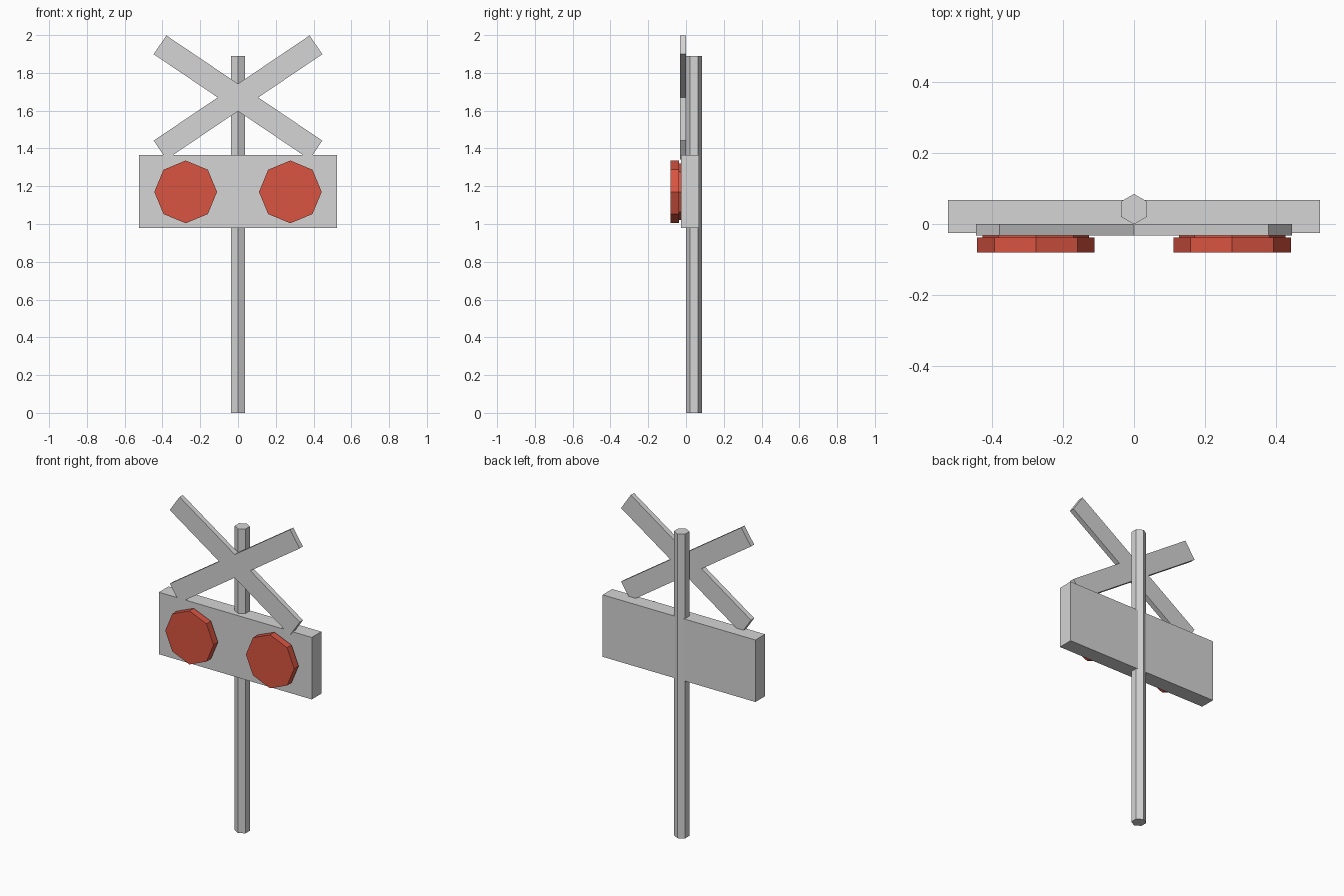
import bpy, bmesh, math
from mathutils import Vector

if "Cube" in bpy.data.objects:
    bpy.data.objects.remove(bpy.data.objects["Cube"])


def material(name, rgb):
    m = bpy.data.materials.new(name)
    m.diffuse_color = (*rgb, 1)
    m.use_nodes = True
    m.node_tree.nodes["Principled BSDF"].inputs["Base Color"].default_value = m.diffuse_color
    return m


GREY = material("light grey", (0.66, 0.66, 0.66))
RED = material("signal red", (0.69, 0.09, 0.053))


def loft(name, rings, mat):
    """Closed solid through matching rings of points."""
    bm = bmesh.new()
    loops = [[bm.verts.new(p) for p in ring] for ring in rings]
    n = len(loops[0])
    for a, b in zip(loops, loops[1:]):
        for i in range(n):
            j = (i + 1) % n
            bm.faces.new((a[i], a[j], b[j], b[i]))
    bm.faces.new(loops[0])
    bm.faces.new(loops[-1])
    bmesh.ops.recalc_face_normals(bm, faces=bm.faces)
    me = bpy.data.meshes.new(name)
    bm.to_mesh(me)
    bm.free()
    me.materials.append(mat)
    ob = bpy.data.objects.new(name, me)
    bpy.context.collection.objects.link(ob)
    return ob


def circle(n, r, start=0.0):
    return [(r * math.cos(start + i * math.tau / n),
             r * math.sin(start + i * math.tau / n)) for i in range(n)]


def upright(points, y):
    """Place an x-z outline at depth y."""
    return [(x, y, z) for x, z in points]


# Hexagonal pole
hexagon = circle(6, 0.0428, math.pi / 2)
loft("pole", [[(x, y + 0.042, z) for x, y in hexagon] for z in (0, 1.89)], GREY)

# Signal board
board = [(-0.525, 0.98), (0.525, 0.98), (0.525, 1.365), (-0.525, 1.365)]
loft("signal_board", [upright(board, y) for y in (-0.026, 0.068)], GREY)

# Crossed planks in one flat outline
angle, half_len, half_w, mid = math.radians(34), 0.498, 0.06, 1.67
c, s = math.cos(angle), math.sin(angle)
upper = [(half_len * c + half_w * s, half_len * s - half_w * c),
         (half_len * c - half_w * s, half_len * s + half_w * c),
         (0, half_w / c)]
right_up = [(half_w / s, 0)] + upper
left_up = [(-x, z) for x, z in reversed(right_up[:3])]
top_half = right_up + left_up
bottom_half = [(x, -z) for x, z in reversed(top_half[1:-1])]
cross = [(x, z + mid) for x, z in top_half + bottom_half]
loft("crossed_planks", [upright(cross, y) for y in (-0.032, 0)], GREY)

# Octagonal warning lamps with a slightly narrower mounting
for side, x0 in (("left", -0.277), ("right", 0.277)):
    for part, r, y0, y1 in (("lamp", 0.166, -0.081, -0.038),
                            ("lamp_mount", 0.15, -0.038, -0.025)):
        outline = [(x + x0, z + 1.17) for x, z in circle(8, r)]
        loft(f"{side}_{part}", [upright(outline, y) for y in (y0, y1)], RED)
